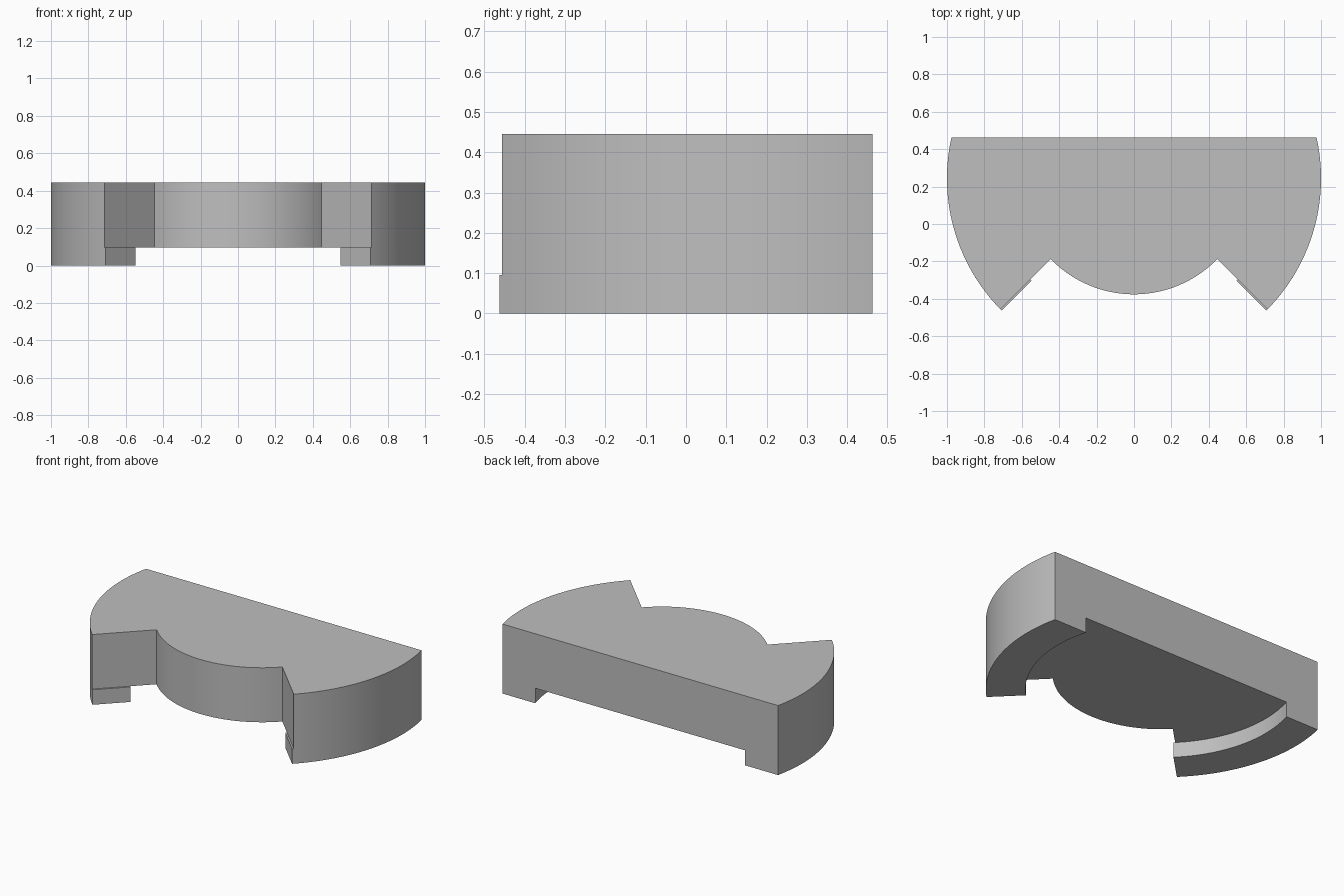
import bpy, bmesh
from math import sin, cos, asin, pi, radians, sqrt

if "Cube" in bpy.data.objects:
    bpy.data.objects.remove(bpy.data.objects["Cube"], do_unlink=True)

CENTRE_Y, BACK_Y = 0.244, 0.463
OUTER_R, HUB_R, RIM_R = 1.0, 0.62, 0.775
STEP_Z, TOP_Z = 0.096, 0.445
GAP = 0.014        # clearance of the body cut from the diagonal
SEGMENTS = 40

grey = bpy.data.materials.new("mid grey")
grey.use_nodes = True
grey.diffuse_color = (0.52, 0.52, 0.52, 1)
grey.node_tree.nodes["Principled BSDF"].inputs["Base Color"].default_value = grey.diffuse_color


def arc(radius, start, end):
    """Points on a circle about the shared centre."""
    angles = [start + (end - start) * i / SEGMENTS for i in range(SEGMENTS + 1)]
    return [(radius * cos(a), CENTRE_Y + radius * sin(a)) for a in angles]


def back_angle(radius):
    return asin((BACK_Y - CENTRE_Y) / radius)


def cut_angle(radius):
    """Angle where the offset diagonal cut meets a circle."""
    return -pi / 4 + asin(GAP / sqrt(2) / radius)


def extrude(name, outline, bottom, top):
    bm = bmesh.new()
    face = bm.faces.new([bm.verts.new((x, y, bottom)) for x, y in outline])
    result = bmesh.ops.extrude_face_region(bm, geom=[face])
    verts = [v for v in result["geom"] if isinstance(v, bmesh.types.BMVert)]
    bmesh.ops.translate(bm, verts=verts, vec=(0, 0, top - bottom))
    bmesh.ops.recalc_face_normals(bm, faces=bm.faces)
    mesh = bpy.data.meshes.new(name)
    bm.to_mesh(mesh)
    bm.free()
    mesh.materials.append(grey)
    obj = bpy.data.objects.new(name, mesh)
    bpy.context.collection.objects.link(obj)
    bpy.ops.object.select_all(action="DESELECT")
    obj.select_set(True)
    bpy.context.view_layer.objects.active = obj
    bpy.ops.object.shade_smooth_by_angle(angle=radians(30))


def mirrored(points):
    return [(-x, y) for x, y in reversed(points)]


# Main body: two wings joined by a round hub, cut straight at the back
wing = arc(OUTER_R, back_angle(OUTER_R), cut_angle(OUTER_R))
hub_end = cut_angle(HUB_R)
hub = arc(HUB_R, hub_end, -pi - hub_end)
extrude("body", wing + hub + mirrored(wing), STEP_Z, TOP_Z)

# Curved rims under the wings
rim = (arc(OUTER_R, back_angle(OUTER_R), -pi / 4)
       + arc(RIM_R, -pi / 4, back_angle(RIM_R)))
extrude("left_rim", rim, 0, STEP_Z)
extrude("right_rim", mirrored(rim), 0, STEP_Z)
